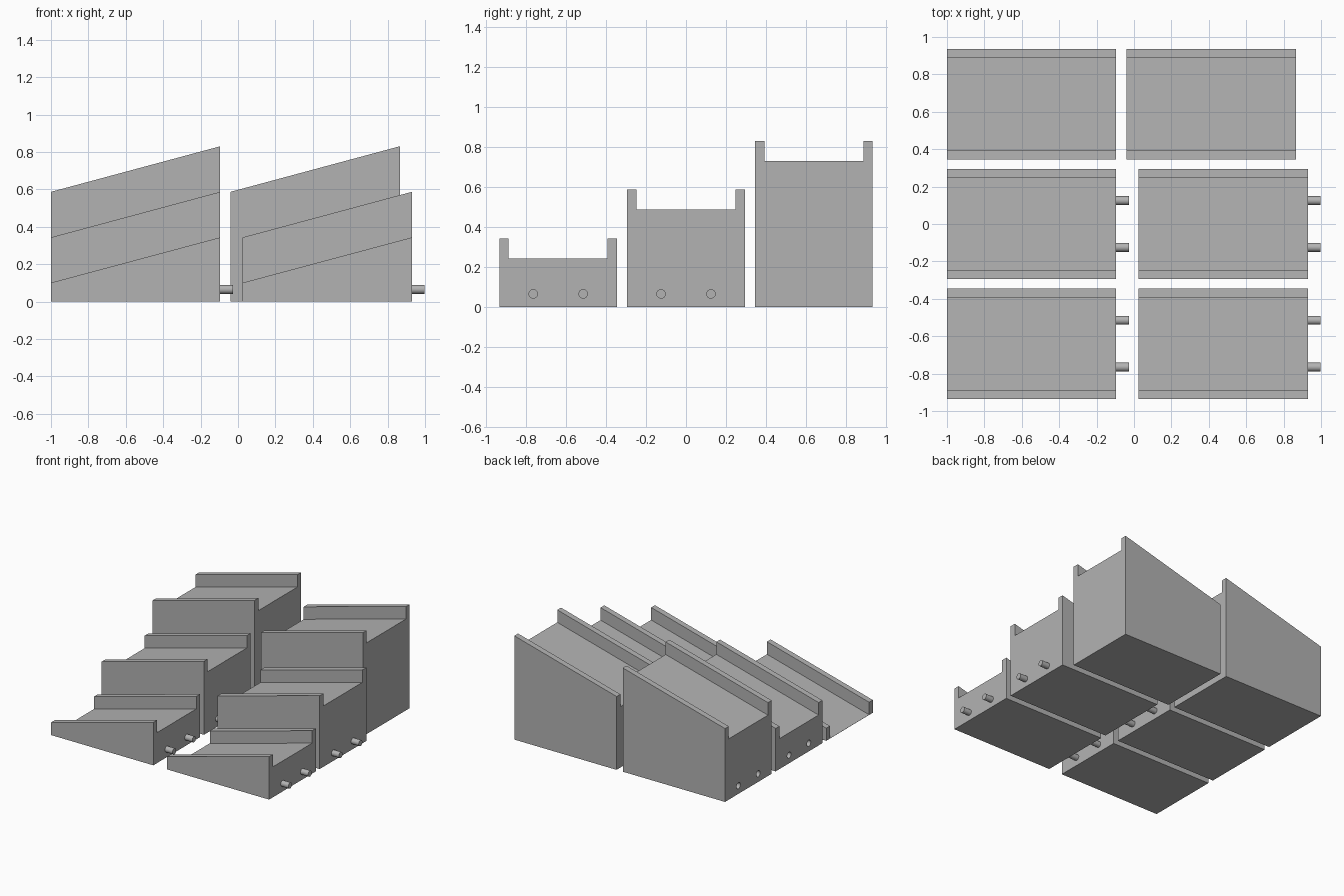
import bpy, bmesh, math
from mathutils import Matrix

if "Cube" in bpy.data.objects:
    bpy.data.objects.remove(bpy.data.objects["Cube"])

LENGTH, HALF_W, RAIL_W, RAIL_H, RISE = 0.905, 0.295, 0.047, 0.1, 0.2435
PIN_R, PIN_Z, PIN_OFF, PIN_LEN = 0.0235, 0.065, 0.125, 0.067

grey = bpy.data.materials.new("light grey")
grey.diffuse_color = (0.45, 0.45, 0.45, 1)
grey.use_nodes = True
grey.node_tree.nodes["Principled BSDF"].inputs["Base Color"].default_value = grey.diffuse_color


def add_object(name, bm):
    bmesh.ops.recalc_face_normals(bm, faces=bm.faces)
    mesh = bpy.data.meshes.new(name)
    bm.to_mesh(mesh)
    bm.free()
    mesh.materials.append(grey)
    obj = bpy.data.objects.new(name, mesh)
    bpy.context.collection.objects.link(obj)
    return obj


def activate(obj):
    bpy.ops.object.select_all(action='DESELECT')
    obj.select_set(True)
    bpy.context.view_layer.objects.active = obj


def ramp(name, x, y, low):
    """Sloped channel: a U section whose top rises along x."""
    bm = bmesh.new()
    w, i = HALF_W, HALF_W - RAIL_W
    rings = []
    for px, floor in ((x, max(low, 0.001)), (x + LENGTH, low + RISE)):
        top = floor + RAIL_H
        section = [(-w, 0), (w, 0), (w, top), (i, top),
                   (i, floor), (-i, floor), (-i, top), (-w, top)]
        rings.append([bm.verts.new((px, y + py, pz)) for py, pz in section])
    a, b = rings
    bm.faces.new(a)
    bm.faces.new(b[::-1])
    for k in range(8):
        n = (k + 1) % 8
        bm.faces.new((a[k], b[k], b[n], a[n]))
    return add_object(name, bm)


def pins(name, x0, x1, y, radius):
    """Pair of round pins lying along x."""
    bm = bmesh.new()
    for side in (-1, 1):
        place = (Matrix.Translation(((x0 + x1) / 2, y + side * PIN_OFF, PIN_Z))
                 @ Matrix.Rotation(math.pi / 2, 4, 'Y'))
        bmesh.ops.create_cone(bm, cap_ends=True, segments=32, radius1=radius,
                              radius2=radius, depth=x1 - x0, matrix=place)
    return add_object(name, bm)


# Three rows of ramps, each starting where the row in front ends
rows = [("front", -0.64, (-1.0, 0.025)),
        ("middle", 0.0, (-1.0, 0.025)),
        ("back", 0.64, (-1.0, -0.04))]
for level, (row, y, starts) in enumerate(rows):
    for side, x in zip(("left", "right"), starts):
        body = ramp(f"{row}_{side}_ramp", x, y, level * RISE)

        # Sockets in the low end of the raised ramps
        if level > 0:
            cutter = pins("socket_cutter", x - 0.02, x + PIN_LEN + 0.005, y, PIN_R + 0.001)
            cutter.hide_render = True
            mod = body.modifiers.new("sockets", 'BOOLEAN')
            mod.operation = 'DIFFERENCE'
            mod.solver = 'EXACT'
            mod.object = cutter
            activate(body)
            bpy.ops.object.modifier_apply(modifier=mod.name)
            bpy.data.objects.remove(cutter)
            activate(body)
            bpy.ops.object.shade_smooth_by_angle(angle=math.radians(30))

        # Connecting pins on the high end of the lower ramps
        if level < 2:
            end = x + LENGTH
            pegs = pins(f"{row}_{side}_pins", end - 0.005, end + PIN_LEN, y, PIN_R)
            activate(pegs)
            bpy.ops.object.shade_smooth_by_angle(angle=math.radians(30))
